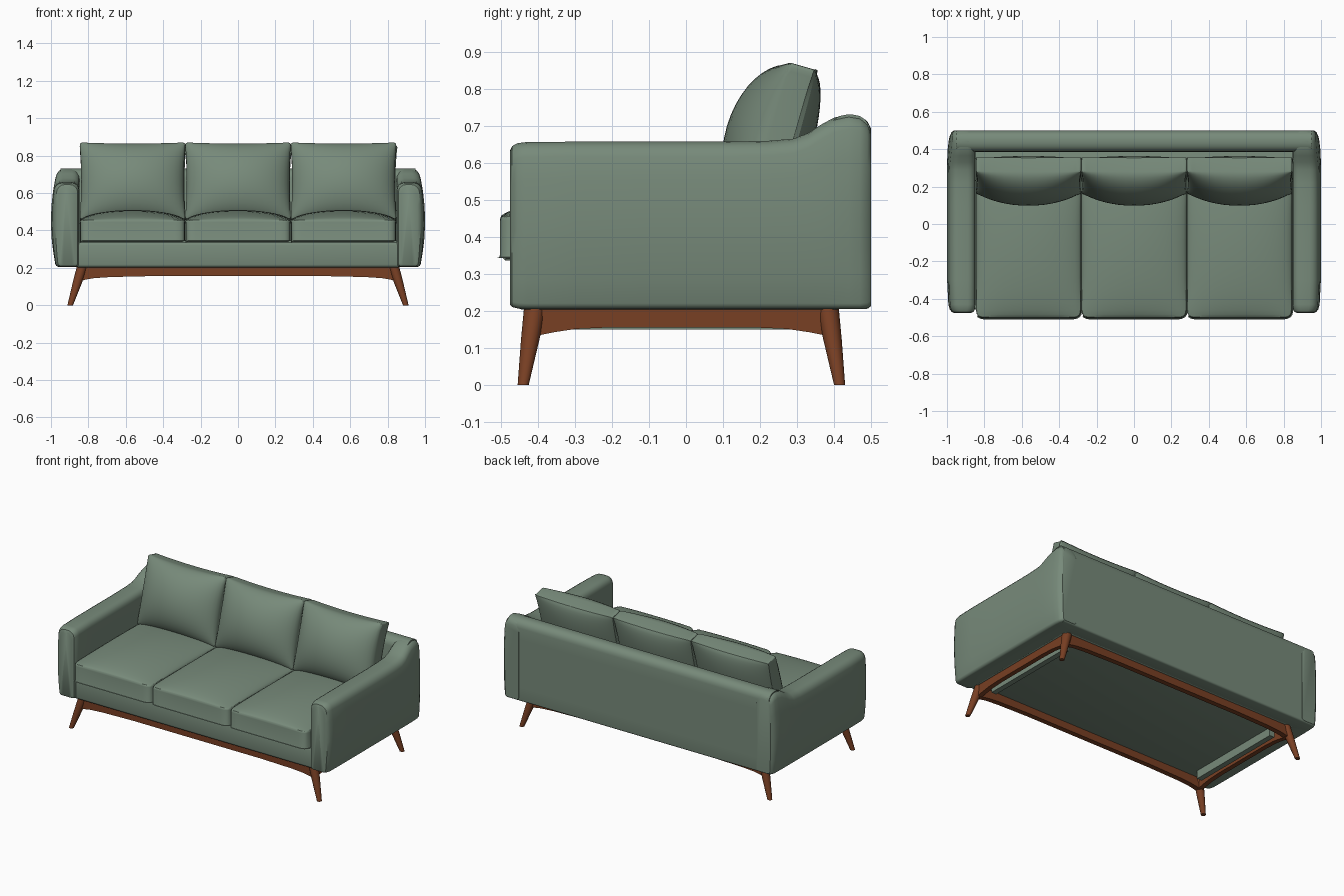
import bpy, bmesh, math
from mathutils import Vector, Matrix

if "Cube" in bpy.data.objects:
    bpy.data.objects.remove(bpy.data.objects["Cube"])


def material(name, rgb):
    m = bpy.data.materials.new(name)
    m.diffuse_color = (*rgb, 1)
    m.use_nodes = True
    m.node_tree.nodes["Principled BSDF"].inputs["Base Color"].default_value = m.diffuse_color
    return m


GREEN = material("sage green fabric", (0.185, 0.255, 0.195))
WOOD = material("brown wood", (0.19, 0.05, 0.017))


def finish(name, bm, mat, angle=35):
    bmesh.ops.recalc_face_normals(bm, faces=bm.faces)
    me = bpy.data.meshes.new(name)
    bm.to_mesh(me)
    bm.free()
    me.materials.append(mat)
    ob = bpy.data.objects.new(name, me)
    bpy.context.collection.objects.link(ob)
    bpy.ops.object.select_all(action='DESELECT')
    ob.select_set(True)
    bpy.context.view_layer.objects.active = ob
    bpy.ops.object.shade_smooth_by_angle(angle=math.radians(angle))
    return ob


def loft(name, rings, mat, angle=35):
    """Skin a list of closed rings and cap both ends."""
    bm = bmesh.new()
    vs = [[bm.verts.new(p) for p in r] for r in rings]
    n = len(vs[0])
    for a, b in zip(vs, vs[1:]):
        for i in range(n):
            bm.faces.new((a[i], a[(i + 1) % n], b[(i + 1) % n], b[i]))
    bm.faces.new(vs[0])
    bm.faces.new(vs[-1])
    return finish(name, bm, mat, angle)


def box(name, lo, hi, mat, bevel=0.0):
    bm = bmesh.new()
    bmesh.ops.create_cube(bm, size=1)
    for v in bm.verts:
        v.co = [(l + h) / 2 + c * (h - l) for l, h, c in zip(lo, hi, v.co)]
    if bevel:
        bmesh.ops.bevel(bm, geom=bm.edges[:], offset=bevel, segments=3,
                        profile=0.5, affect='EDGES')
    return finish(name, bm, mat)


def section(a0, a1, z0, z1, r_top, r_bot, steps=6):
    """Rounded upright rectangle with extra points up the outer (a1) side."""
    pts = []

    def arc(ca, cz, r, start):
        for i in range(5):
            t = math.radians(start + 90 * i / 4)
            pts.append((ca + r * math.cos(t), cz + r * math.sin(t)))
    arc(a0 + r_bot, z0 + r_bot, r_bot, 180)
    arc(a1 - r_bot, z0 + r_bot, r_bot, 270)
    for i in range(1, steps):
        pts.append((a1, z0 + r_bot + (z1 - r_top - z0 - r_bot) * i / steps))
    arc(a1 - r_top, z1 - r_top, r_top, 0)
    arc(a0 + r_top, z1 - r_top, r_top, 90)
    return pts


# Arms: (y, top height, inset), sweeping up to meet the back
ARM = [(-0.476, 0.632, 0.024), (-0.470, 0.645, 0.010), (-0.455, 0.653, 0.003),
       (-0.43, 0.656, 0), (-0.3, 0.657, 0), (-0.1, 0.657, 0), (0.1, 0.657, 0),
       (0.22, 0.659, 0), (0.29, 0.665, 0), (0.33, 0.68, 0), (0.365, 0.703, 0),
       (0.40, 0.722, 0), (0.44, 0.731, 0), (0.47, 0.726, 0),
       (0.49, 0.712, 0.004), (0.5, 0.692, 0.014)]
for side, label in ((-1, "left"), (1, "right")):
    rings = []
    for y, top, inset in ARM:
        ring = []
        for x, z in section(0.848 + inset, 0.968 - inset, 0.205 + inset * 0.5,
                            top, 0.04, 0.015):
            if x > 0.91:  # outer side is gently padded
                x += 0.032 * max(0, 1 - ((z - 0.45) / 0.27) ** 2) * (1 - abs(y / 0.52) ** 8)
            ring.append((side * x, y, z))
        rings.append(ring)
    loft(label + "_arm", rings, GREEN)

# Back rest and seat base
loft("back_rest", [[(x, y, z) for y, z in section(0.385, 0.499, 0.205, 0.73, 0.048, 0.012)]
                   for x in (-0.95, 0, 0.95)], GREEN)
box("seat_base", (-0.87, -0.457, 0.203), (0.87, 0.42, 0.337), GREEN, 0.015)


def cushion(name, w, d, t, crown, under, corner, pinch, place):
    """Box cushion: two crowned panels joined by a flat border."""
    bm = bmesh.new()
    for sign, bulge in ((1, crown), (-1, under)):
        new = bmesh.ops.create_grid(bm, x_segments=20, y_segments=20, size=1)["verts"]
        m = max(v.co.x for v in new)
        for v in new:
            u = math.sin(v.co.x / m * math.pi / 2)
            s = math.sin(v.co.y / m * math.pi / 2)
            h = (max(0, 1 - u * u) * max(0, 1 - s * s)) ** 0.55
            x, y = u * w / 2, s * d / 2
            # round the corners in plan
            dx, dy = abs(x) - (w / 2 - corner), abs(y) - (d / 2 - corner)
            if dx > 0 and dy > 0:
                k = max(dx, dy) / math.hypot(dx, dy)
                x = math.copysign(w / 2 - corner + dx * k, x)
                y = math.copysign(d / 2 - corner + dy * k, y)
            # pull the middle of each edge inwards
            v.co = (x - u * pinch * (1 - s * s), y - s * pinch * (1 - u * u),
                    sign * (t / 2 + bulge * h))
    bmesh.ops.bridge_loops(bm, edges=[e for e in bm.edges if e.is_boundary])
    rim = [e for e in bm.edges if len(e.link_faces) == 2
           and e.calc_face_angle(0) > 0.5 and abs(e.verts[0].co.z - e.verts[1].co.z) < t / 2]
    bmesh.ops.bevel(bm, geom=rim, offset=0.007, segments=2, profile=0.5, affect='EDGES')
    bmesh.ops.transform(bm, matrix=place, verts=bm.verts)
    finish(name, bm, GREEN, 40)


# Three seat cushions and three leaning back cushions
lean = Matrix.Rotation(math.radians(74), 4, 'X')
for i, label in enumerate(("left", "middle", "right")):
    x = (i - 1) * 0.564
    cushion(label + "_seat_cushion", 0.562, 0.82, 0.108, 0.058, 0.0, 0.04, 0.0,
            Matrix.Translation((x, -0.093, 0.397)))
    cushion(label + "_back_cushion", 0.566, 0.43, 0.07, 0.118, 0.05, 0.012, 0.009,
            Matrix.Translation((x, 0.257, 0.655)) @ lean)


# Splayed tapered legs
def leg_ring(c, r, n=12):
    return [(c[0] + r * math.cos(2 * math.pi * i / n),
             c[1] + r * math.sin(2 * math.pi * i / n), c[2]) for i in range(n)]


for sx, side in ((-1, "left"), (1, "right")):
    for yt, yb, end in ((-0.408, -0.44, "front"), (0.383, 0.415, "back")):
        top, foot = Vector((sx * 0.832, yt, 0.206)), Vector((sx * 0.897, yb, 0))
        loft(f"{end}_{side}_leg", [leg_ring(foot, 0.015),
                                   leg_ring(foot.lerp(top, 0.6), 0.025),
                                   leg_ring(top, 0.030)], WOOD)


# Frame rails that flare down where they meet the legs
def rail(name, half, flare, mid, c0, c1, along_x):
    low = [(half, 0.132)] + [(half - a, z) for a, z in flare]
    prof = [(-half, 0.206), (half, 0.206)] + low + [(-a, z) for a, z in reversed(low)]
    rings = [[(t, c, z) if along_x else (c, t + mid, z) for t, z in prof] for c in (c0, c1)]
    loft(name, rings, WOOD, 30)


LONG = [(0.03, 0.138), (0.07, 0.145), (0.16, 0.151), (0.38, 0.156)]
SHORT = [(0.025, 0.137), (0.05, 0.142), (0.11, 0.151), (0.2, 0.155)]
rail("front_rail", 0.84, LONG, 0, -0.428, -0.395, True)
rail("back_rail", 0.84, LONG, 0, 0.37, 0.403, True)
rail("left_rail", 0.395, SHORT, -0.012, -0.855, -0.825, False)
rail("right_rail", 0.395, SHORT, -0.012, 0.825, 0.855, False)

# Fabric-covered cross supports under the seat
for s, label in ((-1, "left"), (1, "right")):
    a, b = sorted((s * 0.765, s * 0.80))
    box(label + "_cross_support", (a, -0.34, 0.15), (b, 0.32, 0.206), GREEN)
